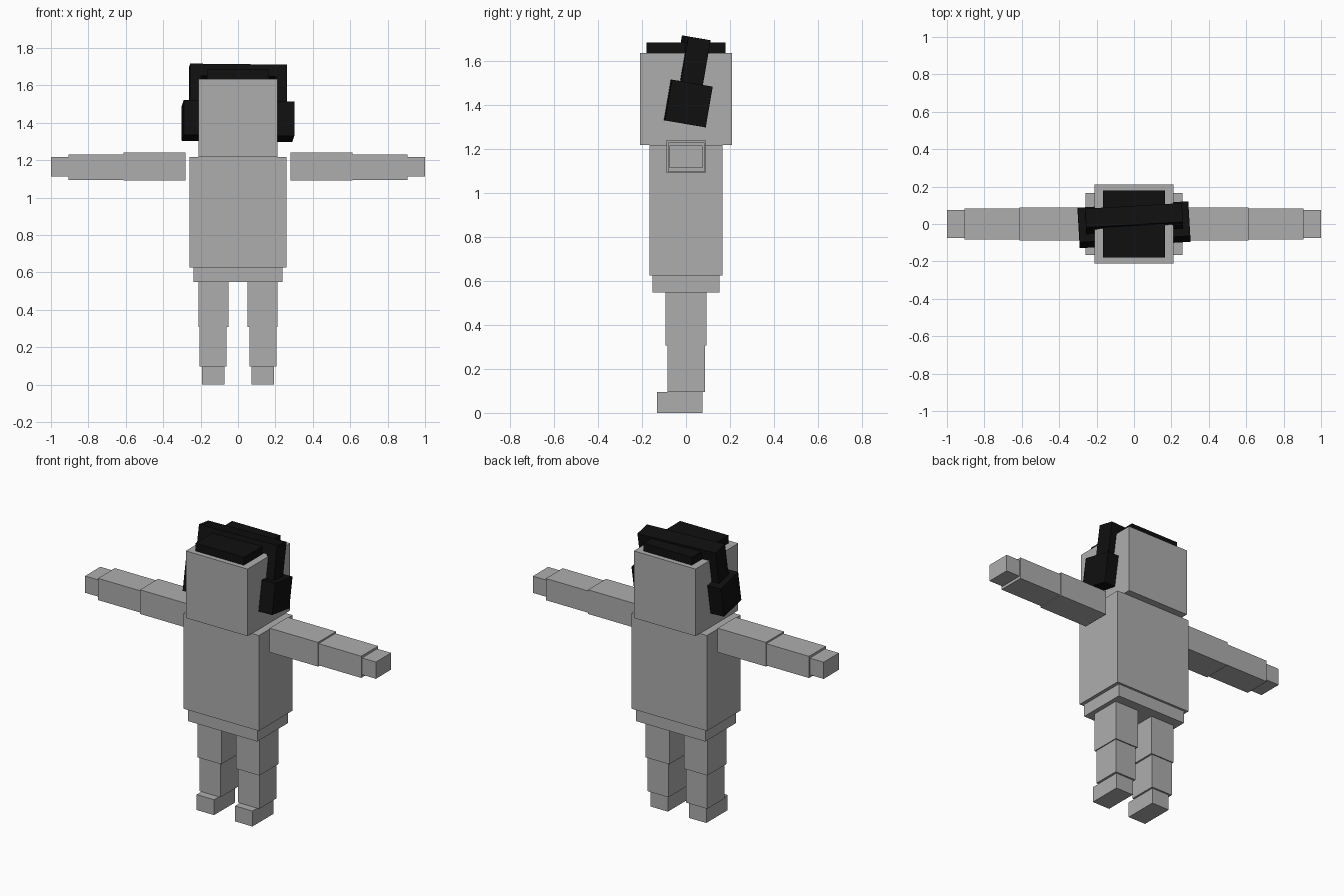
import bpy, bmesh
from math import radians
from mathutils import Matrix, Vector

cube = bpy.data.objects.get("Cube")
if cube:
    bpy.data.objects.remove(cube, do_unlink=True)


def material(name, value):
    mat = bpy.data.materials.new(name)
    mat.use_nodes = True
    colour = (value, value, value, 1)
    mat.diffuse_color = colour
    mat.node_tree.nodes["Principled BSDF"].inputs["Base Color"].default_value = colour
    return mat


GREY = material("body grey", 0.42)
BLACK = material("soft black", 0.005)


def finish(name, bm, mat, matrix=Matrix()):
    bmesh.ops.transform(bm, matrix=matrix, verts=bm.verts)
    bmesh.ops.recalc_face_normals(bm, faces=bm.faces)
    mesh = bpy.data.meshes.new(name)
    bm.to_mesh(mesh)
    bm.free()
    mesh.materials.append(mat)
    obj = bpy.data.objects.new(name, mesh)
    bpy.context.collection.objects.link(obj)
    return obj


def box(name, xs, ys, zs, mat=GREY, matrix=Matrix()):
    """Box from its lower and upper limits on each axis."""
    bm = bmesh.new()
    spans = (xs, ys, zs)
    size = [hi - lo for lo, hi in spans]
    centre = Vector([(hi + lo) / 2 for lo, hi in spans])
    bmesh.ops.create_cube(bm, size=1)
    bmesh.ops.scale(bm, vec=size, verts=bm.verts)
    bmesh.ops.translate(bm, vec=centre, verts=bm.verts)
    return finish(name, bm, mat, matrix)


# Head, trunk and flat hair cap
box("head", (-0.212, 0.212), (-0.21, 0.21), (1.218, 1.635))
box("torso", (-0.26, 0.26), (-0.166, 0.166), (0.625, 1.218))
box("hips", (-0.239, 0.239), (-0.152, 0.152), (0.548, 0.625))
box("hair_cap", (-0.166, 0.166), (-0.18, 0.18), (1.635, 1.684), BLACK)

# Limbs: part, x limits on the left side, y limits, z limits
LIMBS = [
    ("upper_arm", (0.28, 0.612), (-0.089, 0.089), (1.09, 1.24)),
    ("lower_arm", (0.612, 0.905), (-0.082, 0.084), (1.095, 1.23)),
    ("hand", (0.905, 1.0), (-0.074, 0.076), (1.112, 1.216)),
    ("upper_leg", (0.05, 0.212), (-0.093, 0.093), (0.307, 0.548)),
    ("lower_leg", (0.061, 0.206), (-0.085, 0.086), (0.096, 0.307)),
    ("foot", (0.072, 0.192), (-0.132, 0.075), (0.0, 0.096)),
]
for part, (x0, x1), ys, zs in LIMBS:
    box("left_" + part, (x0, x1), ys, zs)
    box("right_" + part, (-x1, -x0), ys, zs)

# Headphones, worn slightly tilted and turned
tilt = (Matrix.Translation((0, -0.004, 1.409))
        @ Matrix.Rotation(radians(3.3), 4, 'Z')
        @ Matrix.Rotation(radians(0.6), 4, 'Y')
        @ Matrix.Rotation(radians(-9.7), 4, 'X'))
box("left_ear_cup", (0.2, 0.296), (-0.094, 0.094), (-0.094, 0.094), BLACK, tilt)
box("right_ear_cup", (-0.296, -0.2), (-0.094, 0.094), (-0.094, 0.094), BLACK, tilt)

# Headband: an arch profile pushed through its width
arch = [(-0.259, 0.06), (-0.259, 0.3), (0.259, 0.3), (0.259, 0.06),
        (0.2, 0.06), (0.2, 0.235), (-0.2, 0.235), (-0.2, 0.06)]
bm = bmesh.new()
face = bm.faces.new([bm.verts.new((x, -0.051, z)) for x, z in arch])
pushed = bmesh.ops.extrude_face_region(bm, geom=[face], use_keep_orig=True)["geom"]
bmesh.ops.translate(bm, vec=(0, 0.102, 0),
                    verts=[v for v in pushed if isinstance(v, bmesh.types.BMVert)])
finish("headband", bm, BLACK, tilt)
